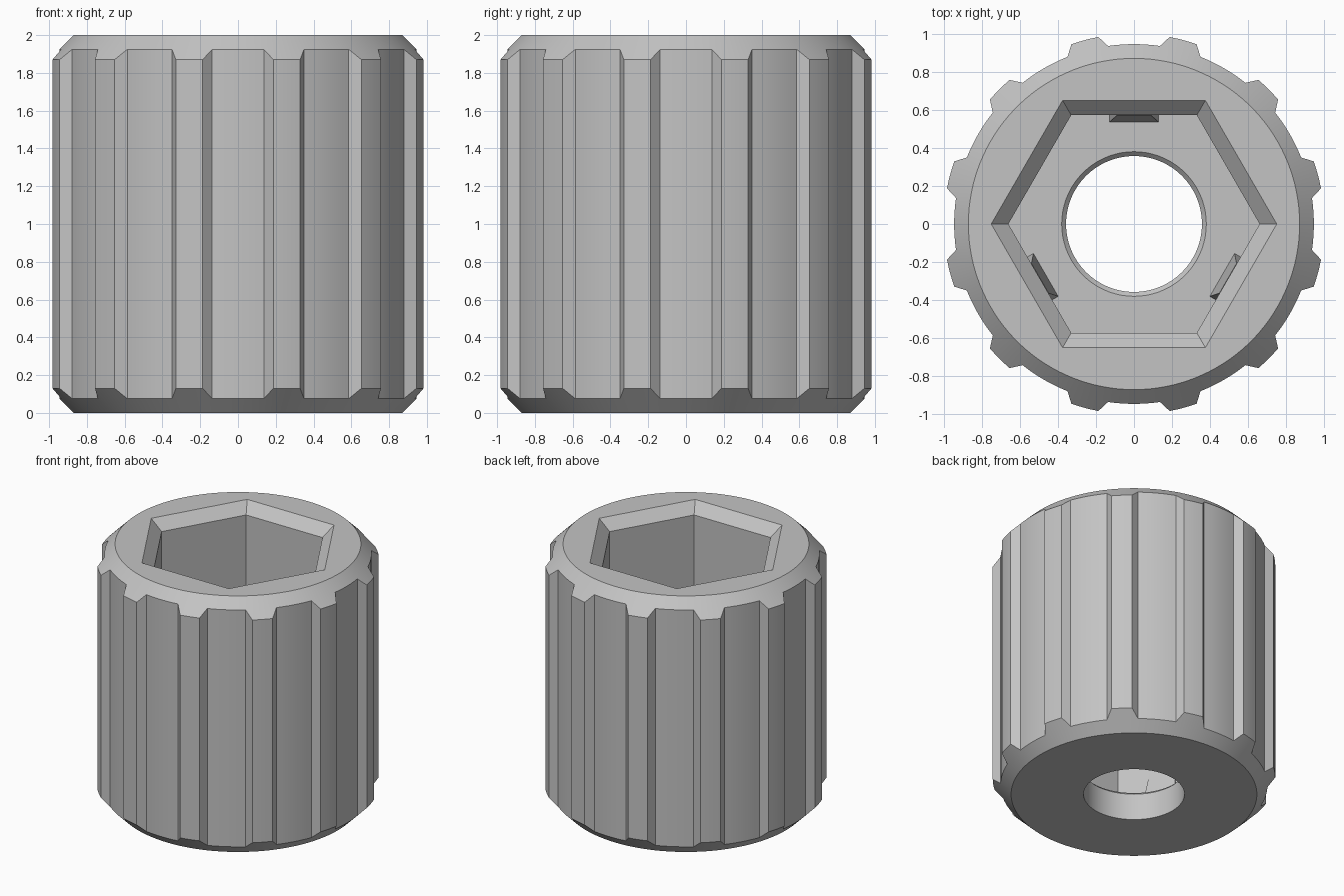
import bpy, bmesh
from math import radians, sin, cos, pi

cube = bpy.data.objects.get("Cube")
if cube:
    bpy.data.objects.remove(cube, do_unlink=True)

# Single plain grey material
grey = bpy.data.materials.new("plain grey")
grey.use_nodes = True
colour = (0.55, 0.55, 0.55, 1)
grey.diffuse_color = colour
grey.node_tree.nodes["Principled BSDF"].inputs["Base Color"].default_value = colour

HEIGHT, FACE_R, ROOT_R, TIP_R = 2.0, 0.87, 0.945, 1.0
TEETH, FLOOR = 12, 0.23
HEX_R, WALL = 0.66, 0.575


def finish(bm, name, smooth=False):
    bmesh.ops.recalc_face_normals(bm, faces=bm.faces)
    mesh = bpy.data.meshes.new(name)
    bm.to_mesh(mesh)
    bm.free()
    mesh.materials.append(grey)
    obj = bpy.data.objects.new(name, mesh)
    bpy.context.collection.objects.link(obj)
    if smooth:
        bpy.ops.object.select_all(action="DESELECT")
        obj.select_set(True)
        bpy.context.view_layer.objects.active = obj
        bpy.ops.object.shade_smooth_by_angle(angle=radians(30))
    return obj


def ring(bm, points):
    return [bm.verts.new(p) for p in points]


def polygon(sides, r, z):
    return [(r * cos(2 * pi * i / sides), r * sin(2 * pi * i / sides), z) for i in range(sides)]


def skin(bm, a, b):
    for i in range(len(a)):
        j = (i + 1) % len(a)
        bm.faces.new((a[i], a[j], b[j], b[i]))


def fill_between(bm, *loops):
    edges = []
    for loop in loops:
        for i, v in enumerate(loop):
            w = loop[(i + 1) % len(loop)]
            edges.append(bm.edges.get((v, w)) or bm.edges.new((v, w)))
    bmesh.ops.triangle_fill(bm, edges=edges, use_beauty=True, use_dissolve=False)


# Ribbed outline as (angle, radius): each rib tip, then the root arc beyond it
outline = []
for t in range(TEETH):
    mid = 15 + t * 360 / TEETH
    outline += [(mid + 4.2 * k / 2, TIP_R) for k in range(-2, 3)]
    outline += [(mid + 6.7 + 16.6 * k / 6, ROOT_R) for k in range(7)]


def around(radius_at, z_at):
    return [(radius_at(r) * cos(radians(a)), radius_at(r) * sin(radians(a)), z_at(r))
            for a, r in outline]


# Sleeve body: outer wall with chamfers, hex socket and bolt hole
bm = bmesh.new()
outer = [ring(bm, around(lambda r: FACE_R, lambda r: 0)),
         ring(bm, around(lambda r: r, lambda r: r - FACE_R)),
         ring(bm, around(lambda r: r, lambda r: HEIGHT - (r - FACE_R))),
         ring(bm, around(lambda r: FACE_R, lambda r: HEIGHT))]
socket = [ring(bm, polygon(6, r, z)) for r, z in
          ((0.75, HEIGHT), (HEX_R, HEIGHT - 0.08), (HEX_R, FLOOR))]
hole = [ring(bm, polygon(72, r, z)) for r, z in
        ((0.38, FLOOR), (0.357, FLOOR - 0.023), (0.357, 0))]
for rings in (outer, socket, hole):
    for a, b in zip(rings, rings[1:]):
        skin(bm, a, b)
fill_between(bm, outer[-1], socket[0])
fill_between(bm, socket[-1], hole[0])
fill_between(bm, outer[0], hole[-1])
finish(bm, "ribbed_sleeve", smooth=True)

# Three small tapered lugs at the foot of alternate socket walls
for n, angle in enumerate((90, 210, 330)):
    c, s = cos(radians(angle)), sin(radians(angle))
    bm = bmesh.new()

    def lug_ring(half, inner, z):
        pts = ((inner, -half), (inner, half), (WALL, half), (WALL, -half))
        return ring(bm, [(u * c - v * s, u * s + v * c, z) for u, v in pts])

    low, high = lug_ring(0.13, 0.535, FLOOR), lug_ring(0.09, 0.57, 0.5)
    skin(bm, low, high)
    bm.faces.new(low)
    bm.faces.new(high)
    finish(bm, f"socket_lug_{n + 1}")
